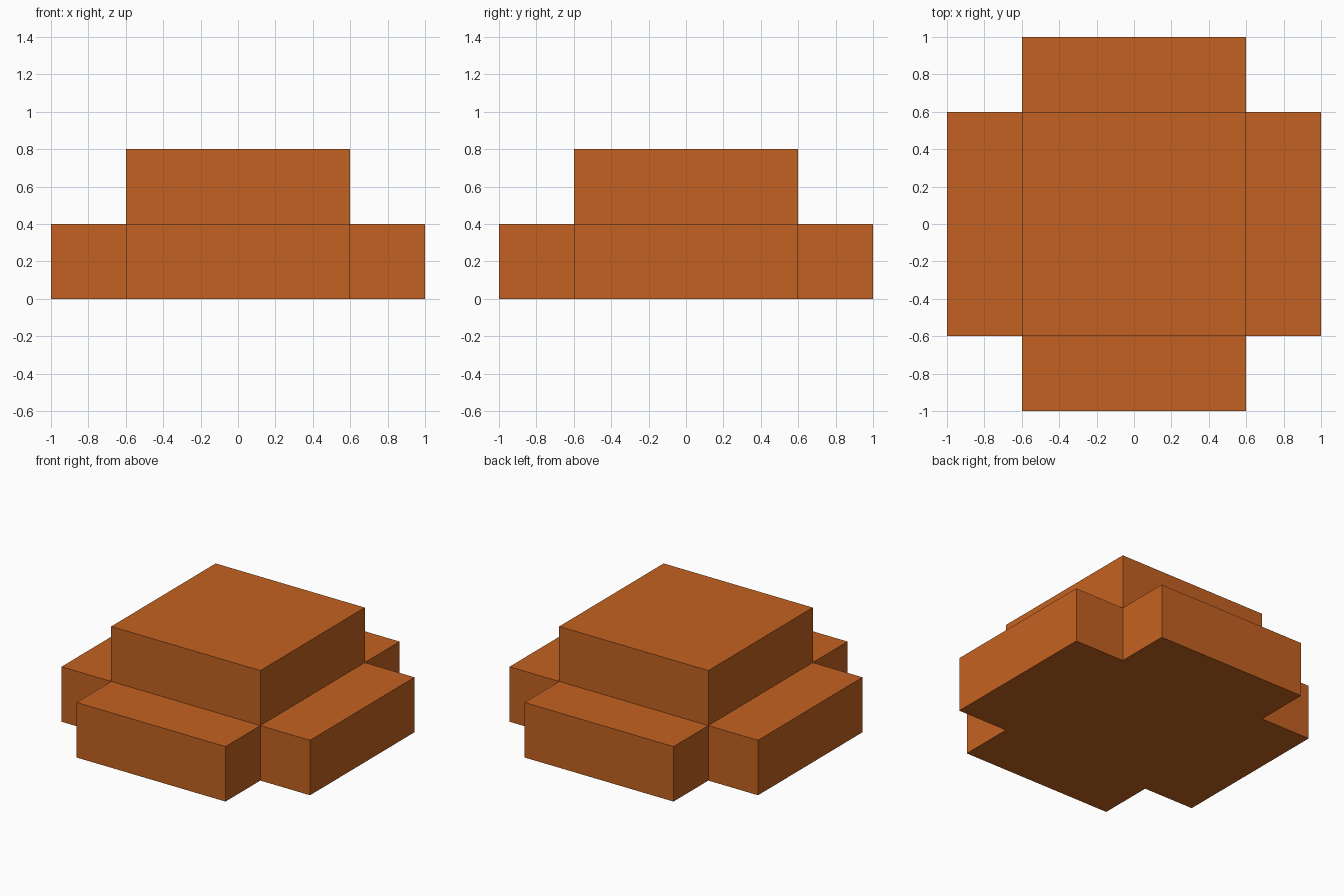
import bpy
import bmesh
from mathutils import Matrix

cube = bpy.data.objects.get("Cube")
if cube:
    bpy.data.objects.remove(cube, do_unlink=True)

CORE = 1.2   # width of the square core
STEP = 0.4   # height of the base, length of each arm and of the raised block

# Single burnt orange material
orange = bpy.data.materials.new("burnt_orange")
orange.use_nodes = True
colour = (0.552, 0.121, 0.015, 1.0)
orange.diffuse_color = colour
orange.node_tree.nodes["Principled BSDF"].inputs["Base Color"].default_value = colour

# Square core standing on the ground
bm = bmesh.new()
bmesh.ops.create_cube(bm, size=1.0, matrix=Matrix.Translation((0, 0, STEP / 2))
                      @ Matrix.Diagonal((CORE, CORE, STEP, 1)))
bm.normal_update()

# Pull out four side arms and the raised block; the underside stays flat
sides = [f for f in bm.faces if f.normal.z > -0.5]
for face in bmesh.ops.extrude_discrete_faces(bm, faces=sides)["faces"]:
    face.normal_update()
    bmesh.ops.translate(bm, verts=face.verts[:], vec=face.normal * STEP)
bmesh.ops.recalc_face_normals(bm, faces=bm.faces[:])

mesh = bpy.data.meshes.new("stepped_cross_block")
bm.to_mesh(mesh)
bm.free()
mesh.materials.append(orange)
block = bpy.data.objects.new("stepped_cross_block", mesh)
bpy.context.collection.objects.link(block)
